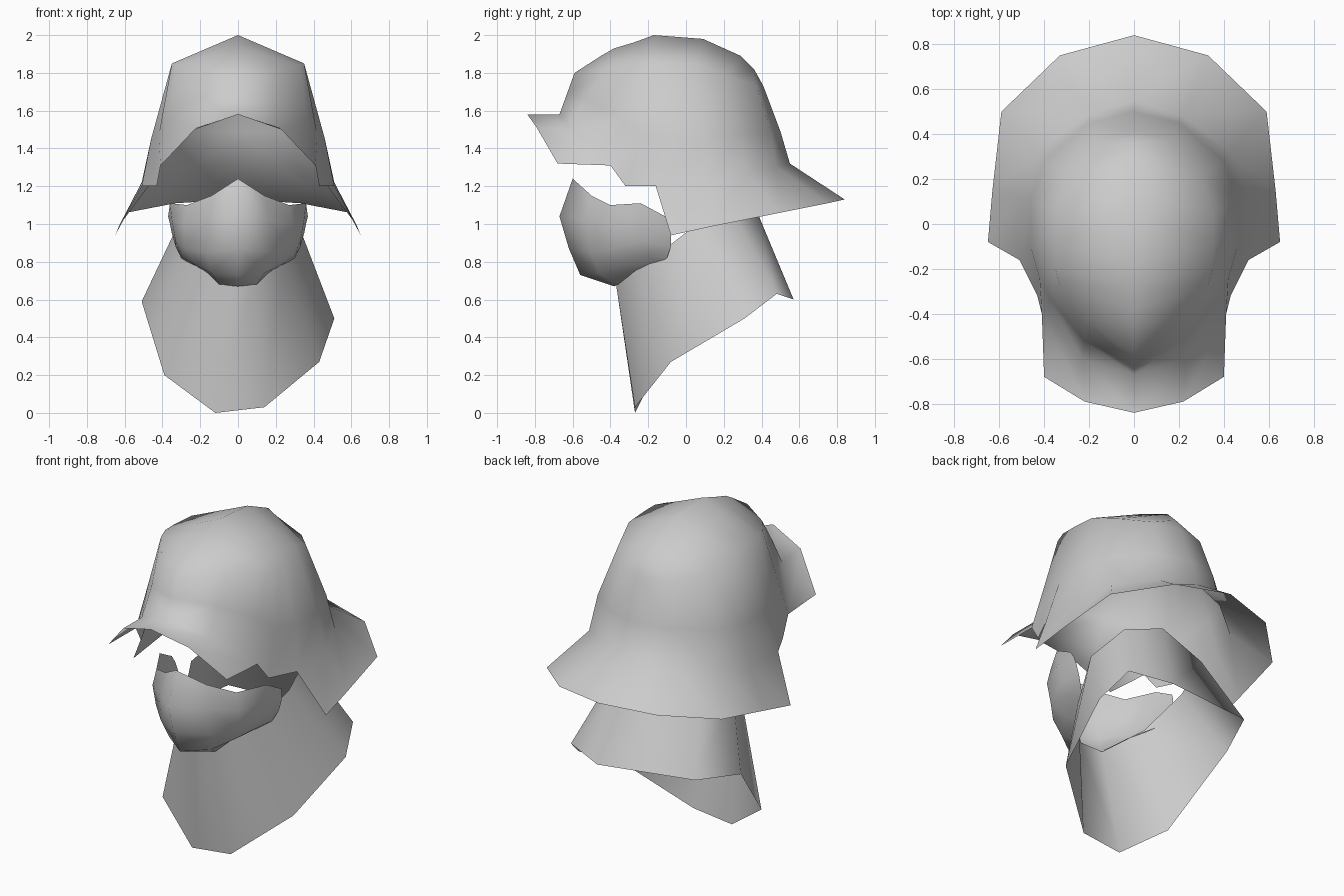
import bpy
import bmesh

default_cube = bpy.data.objects.get("Cube")
if default_cube:
    bpy.data.objects.remove(default_cube, do_unlink=True)


def make_material(name, colour):
    material = bpy.data.materials.new(name)
    material.use_nodes = True
    material.diffuse_color = colour
    shader = material.node_tree.nodes["Principled BSDF"]
    shader.inputs["Base Color"].default_value = colour
    return material


grey = make_material("plain grey", (.6, .6, .6, 1))


def add_strip(bm, lower, upper, closed=False):
    """Join two rows of vertices with a strip of faces."""
    count = len(lower)
    for i in range(count if closed else count - 1):
        j = (i + 1) % count
        bm.faces.new((lower[i], lower[j], upper[j], upper[i]))


def add_row(bm, points):
    return [bm.verts.new(point) for point in points]


def finish(bm, name, mirrored):
    """Turn the shell into a smooth object, mirrored across x if asked."""
    bmesh.ops.remove_doubles(bm, verts=bm.verts[:], dist=.001)
    bmesh.ops.recalc_face_normals(bm, faces=bm.faces[:])
    mesh = bpy.data.meshes.new(name)
    bm.to_mesh(mesh)
    bm.free()
    mesh.materials.append(grey)
    for polygon in mesh.polygons:
        polygon.use_smooth = True
    shell = bpy.data.objects.new(name, mesh)
    bpy.context.collection.objects.link(shell)
    if mirrored:
        modifier = shell.modifiers.new("mirror halves", 'MIRROR')
        modifier.use_clip = True
        modifier.merge_threshold = .002
    return shell


# Helmet half: every row runs from the front centre round to the back centre
helmet_base = [(0, -.67, 1.58), (.23, -.6, 1.5), (.41, -.4, 1.31),
               (.43, -.32, 1.2), (.51, -.16, 1.2), (.51, .12, 1.22),
               (.43, .32, 1.26), (.22, .48, 1.3), (0, .55, 1.32)]
helmet_wall = [(0, -.63, 1.69), (.22, -.52, 1.66), (.37, -.34, 1.56),
               (.42, -.24, 1.47), (.46, -.1, 1.45), (.46, .1, 1.45),
               (.4, .28, 1.47), (.2, .45, 1.49), (0, .5, 1.49)]
helmet_shoulder = [(0, -.59, 1.8), (.22, -.42, 1.82), (.33, -.27, 1.84),
                   (.35, -.2, 1.85), (.35, -.1, 1.85), (.35, .05, 1.84),
                   (.3, .22, 1.78), (.17, .37, 1.74), (0, .41, 1.73)]
crown_ridge = [(-.45, 1.89), (-.38, 1.93), (-.28, 1.96), (-.17, 2),
               (.09, 1.98), (.29, 1.89), (.36, 1.82)]
visor_rim = [(0, -.84, 1.58), (.22, -.79, 1.51), (.4, -.68, 1.32)]
brim_rim = [(.65, -.08, .94), (.63, .15, .99), (.59, .5, 1.06),
            (.33, .75, 1.11), (0, .84, 1.13)]

bm = bmesh.new()
base = add_row(bm, helmet_base)
wall = add_row(bm, helmet_wall)
shoulder = add_row(bm, helmet_shoulder)
ridge = add_row(bm, [(0, y, z) for y, z in crown_ridge])
add_strip(bm, base, wall)
add_strip(bm, wall, shoulder)
add_strip(bm, shoulder[1:-1], ridge)
bm.faces.new((shoulder[0], shoulder[1], ridge[0]))
bm.faces.new((shoulder[-2], shoulder[-1], ridge[-1]))

# Front visor and flared rear brim share the base row of the helmet
add_strip(bm, add_row(bm, visor_rim), base[:len(visor_rim)])
add_strip(bm, add_row(bm, brim_rim), base[-len(brim_rim):])
finish(bm, "helmet", mirrored=True)

# Face mask half: columns from the nose ridge round to the cheek
mask_columns = [
    [(0, -.6, 1.24), (0, -.67, 1.04), (0, -.62, .87), (0, -.56, .73),
     (0, -.38, .67)],
    [(.14, -.5, 1.15), (.16, -.53, 1.02), (.17, -.5, .85), (.14, -.46, .74),
     (.1, -.36, .68)],
    [(.27, -.4, 1.1), (.29, -.41, 1), (.28, -.39, .87), (.22, -.33, .78),
     (.17, -.27, .75)],
    [(.36, -.24, 1.11), (.35, -.24, 1.02), (.33, -.23, .91),
     (.3, -.2, .83), (.27, -.13, .8)],
    [(.37, -.11, 1.04), (.36, -.09, 1), (.35, -.08, .95), (.33, -.08, .88),
     (.3, -.1, .82)],
]
bm = bmesh.new()
columns = [add_row(bm, column) for column in mask_columns]
for near, far in zip(columns, columns[1:]):
    add_strip(bm, near, far)
finish(bm, "face_mask", mirrored=True)

# Neck cloth: a sloping open tube with a slightly uneven hem
hem = [(-.12, -.27, 0), (.14, -.27, .03), (.43, -.08, .27),
       (.51, .31, .5), (.44, .48, .63), (.2, .57, .6),
       (-.4, .48, .63), (-.51, .2, .59), (-.39, -.17, .2)]
collar = [(-.08, -.37, .68), (.08, -.37, .68), (.24, -.2, .8),
          (.33, .02, .97), (.28, .25, 1.06), (.1, .37, 1.08),
          (-.28, .25, 1.06), (-.33, .02, .97), (-.24, -.2, .8)]
bm = bmesh.new()
add_strip(bm, add_row(bm, hem), add_row(bm, collar), closed=True)
finish(bm, "neck_cloth", mirrored=False)
